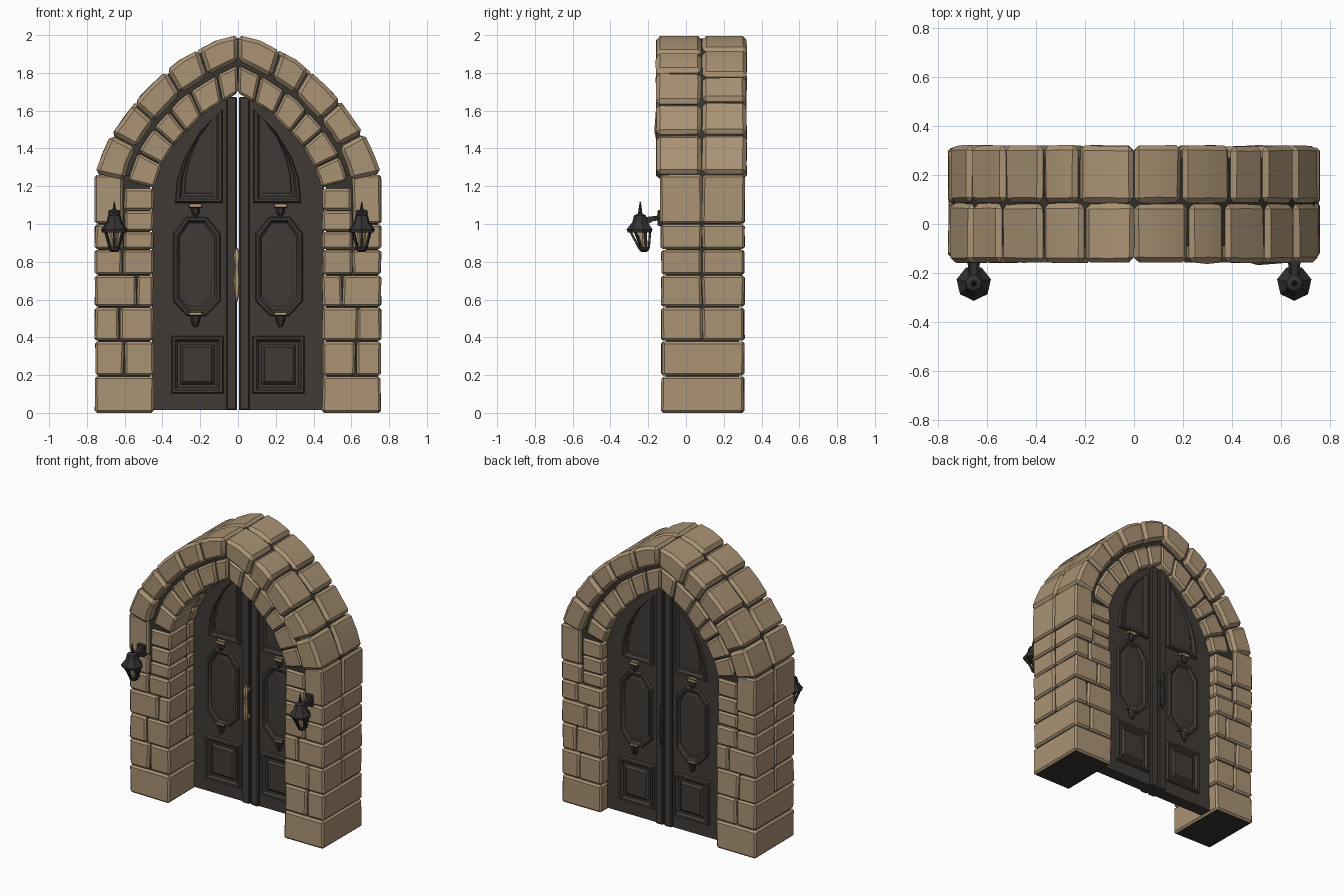
import bpy, bmesh, math, random
from mathutils import Vector

if "Cube" in bpy.data.objects:
    bpy.data.objects.remove(bpy.data.objects["Cube"])

random.seed(4)


def material(name, rgb):
    m = bpy.data.materials.new(name)
    m.diffuse_color = (*rgb, 1)
    m.use_nodes = True
    m.node_tree.nodes["Principled BSDF"].inputs["Base Color"].default_value = m.diffuse_color
    return m


STONE = material("tan stone", (0.40, 0.29, 0.175))
DARK = material("dark joint", (0.04, 0.033, 0.026))
WOOD = material("dark wood", (0.050, 0.042, 0.036))
IRON = material("black iron", (0.035, 0.033, 0.031))
BRASS = material("pale bronze", (0.50, 0.34, 0.20))


def finish(bm, name, mats, angle=30):
    bmesh.ops.recalc_face_normals(bm, faces=bm.faces)
    me = bpy.data.meshes.new(name)
    bm.to_mesh(me)
    bm.free()
    ob = bpy.data.objects.new(name, me)
    bpy.context.collection.objects.link(ob)
    for m in mats:
        me.materials.append(m)
    bpy.ops.object.select_all(action='DESELECT')
    ob.select_set(True)
    bpy.context.view_layer.objects.active = ob
    bpy.ops.object.shade_smooth_by_angle(angle=math.radians(angle))
    return ob


def prism(bm, poly, y0, y1, bevel=0.0, jitter=0.0, mat=0):
    """Extrude an (x, z) outline from y0 to y1, with chipped, bevelled edges."""
    j = lambda: random.uniform(-jitter, jitter)
    a = [bm.verts.new((x + j(), y0 + j(), z)) for x, z in poly]
    b = [bm.verts.new((x + j(), y1 + j(), z)) for x, z in poly]
    n = len(poly)
    fs = [bm.faces.new(a), bm.faces.new(b[::-1])]
    fs += [bm.faces.new((a[i], b[i], b[(i + 1) % n], a[(i + 1) % n])) for i in range(n)]
    bmesh.ops.recalc_face_normals(bm, faces=fs)
    for f in fs:
        f.material_index = mat
    if bevel:
        edges = [e for e in {e for f in fs for e in f.edges} if abs(e.calc_face_angle(0)) > 0.6]
        bmesh.ops.bevel(bm, geom=edges, offset=bevel, segments=1, affect='EDGES')


def lathe(bm, c, prof, n, mat=0, turn=0.0):
    """Rings of (radius, height) about a vertical axis through c."""
    rings = [[bm.verts.new((c[0] + r * math.cos(turn + math.tau * i / n),
                            c[1] + r * math.sin(turn + math.tau * i / n), c[2] + z))
              for i in range(n)] for r, z in prof]
    fs = [bm.faces.new(rings[0][::-1]), bm.faces.new(rings[-1])]
    for p, q in zip(rings, rings[1:]):
        fs += [bm.faces.new((p[i], p[(i + 1) % n], q[(i + 1) % n], q[i])) for i in range(n)]
    for f in fs:
        f.material_index = mat


def bar(bm, p, q, r, mat=0):
    p, q = Vector(p), Vector(q)
    rot = (q - p).to_track_quat('Z', 'Y')
    ends = [[bm.verts.new(e + rot @ Vector((sx * r, sy * r, 0)))
             for sx, sy in ((-1, -1), (1, -1), (1, 1), (-1, 1))] for e in (p, q)]
    fs = [bm.faces.new(ends[0][::-1]), bm.faces.new(ends[1])]
    fs += [bm.faces.new((ends[0][i], ends[0][(i + 1) % 4], ends[1][(i + 1) % 4], ends[1][i])) for i in range(4)]
    for f in fs:
        f.material_index = mat


def rect(x0, x1, z0, z1):
    return [(x0, z0), (x1, z0), (x1, z1), (x0, z1)]


def flip(poly, s):
    return [(x * s, z) for x, z in poly]


def along(pts, t):
    """Point at fraction t of a polyline's length."""
    ls = [math.dist(a, b) for a, b in zip(pts, pts[1:])]
    d = t * sum(ls)
    for (a, b), l in zip(zip(pts, pts[1:]), ls):
        if d <= l + 1e-9:
            return (a[0] + (b[0] - a[0]) * d / l, a[1] + (b[1] - a[1]) * d / l)
        d -= l
    return pts[-1]


def band(inner, outer, t0, t1, n, k0=0.0, k1=1.0):
    """Outline of a strip between two curves."""
    lo, hi = [], []
    for i in range(n + 1):
        t = t0 + (t1 - t0) * i / n
        a, b = along(inner, t), along(outer, t)
        mix = lambda k: (a[0] + (b[0] - a[0]) * k, a[1] + (b[1] - a[1]) * k)
        lo.append(mix(k0))
        hi.append(mix(k1))
    return lo + hi[::-1]


# Curves of the pointed arch (right half)
OUTER = [(.757, 1.265), (.69, 1.445), (.52, 1.68), (.33, 1.857), (.12, 1.97), (0, 2.0)]
GROOVE = [(.605, 1.23), (.56, 1.37), (.465, 1.52), (.32, 1.68), (.14, 1.80), (0, 1.865)]
INNER = [(.445, 1.19), (.40, 1.32), (.33, 1.43), (.175, 1.59), (0, 1.695)]
MID = 0.085
G = 0.002

# Pillar blocks
bm = bmesh.new()
rows = [0, .195, .38, .56, .73, .865]
splits = [None, .61, .63, .55, .62]
for s in (1, -1):
    for i, split in enumerate(splits):
        z0, z1 = rows[i] + (G if i else 0), rows[i + 1] - G
        ys = [(-.13, .308)] if i < 2 else [(-.13, MID - G), (MID + G, .308)]
        for y0, y1 in ys:
            k = split and split + random.uniform(-.02, .02)
            xs = [(.447, .757)] if not k else [(.447, k - G), (k + G, .757)]
            for x0, x1 in xs:
                prism(bm, flip(rect(x0, x1, z0, z1), s), y0, y1, .012, .004)
    for x0, x1, zs, f, b in ((.607, .757, [.865, 1.0, 1.262], -.135, .31),
                             (.447, .602, [.865, .96, 1.07, 1.19], -.12, .295)):
        for z0, z1 in zip(zs, zs[1:]):
            for y0, y1 in ((f, MID - G), (MID + G, b)):
                prism(bm, flip(rect(x0, x1, z0 + G, z1 - G), s), y0, y1, .012, .004)
bm.normal_update()
for f in bm.faces:   # undersides of the lowest blocks
    if f.calc_center_median().z < .004:
        f.material_index = 1
finish(bm, "pillar_stones", [STONE, DARK])

# Arch stones in two rings, each split into a front and a back half
for name, lo, hi, k1, cuts, yf, yb, bev in (
        ("outer_arch_stones", GROOVE, OUTER, 1, [0, .2, .40, .6, .79, 1], -.158, .32, .02),
        ("inner_arch_stones", INNER, GROOVE, .86, [0, .17, .34, .5, .67, .84, 1], -.115, .29, .013)):
    bm = bmesh.new()
    for s in (1, -1):
        for y0, y1 in ((yf, MID - G), (MID + G, yb)):
            c = [t + (random.uniform(-.025, .025) if 0 < t < 1 else 0) for t in cuts]
            for a, b in zip(c, c[1:]):
                end = b - .004 if b < 1 else 1
                prism(bm, flip(band(lo, hi, a + .004, end, 2, 0, k1), s), y0, y1, bev, .003)
    finish(bm, name, [STONE])

# Dark filling behind the joints
bm = bmesh.new()
for s in (1, -1):
    prism(bm, flip(rect(.465, .74, .01, 1.26), s), -.105, .28)
    prism(bm, flip(band(GROOVE, OUTER, 0, 1, 14, -.15, .86), s), -.09, .27)
    prism(bm, flip(band(INNER, GROOVE, 0, 1, 14, .12, 1), s), -.09, .265)
finish(bm, "joint_filling", [DARK])


# Door leaves with raised mouldings on both faces
def ringed(bm, poly, steps):
    """Loops of an outline shrunk by a margin, each at its own y."""
    cx = (min(p[0] for p in poly) + max(p[0] for p in poly)) / 2
    cz = (min(p[1] for p in poly) + max(p[1] for p in poly)) / 2
    hw = max(abs(p[0] - cx) for p in poly)
    hh = max(abs(p[1] - cz) for p in poly)
    loops = [[bm.verts.new((cx + (x - cx) * (1 - m / hw), y, cz + (z - cz) * (1 - m / hh)))
              for x, z in poly] for m, y in steps]
    n = len(poly)
    for p, q in zip(loops, loops[1:]):
        for i in range(n):
            bm.faces.new((p[i], p[(i + 1) % n], q[(i + 1) % n], q[i]))
    bm.faces.new(loops[-1])


leaf = [(.004, .015), (.455, .015), (.455, 1.2), (.41, 1.32), (.34, 1.44),
        (.185, 1.60), (.065, 1.67), (.004, 1.67)]
low = rect(.075, .355, .10, .41)
octagon = [(.17, .51), (.27, .51), (.345, .59), (.345, .95), (.275, 1.04),
           (.165, 1.04), (.09, .95), (.09, .59)]
top = [(.08, 1.11), (.335, 1.11), (.325, 1.23), (.285, 1.35), (.20, 1.49), (.08, 1.61)]
for s, side in ((1, "right"), (-1, "left")):
    bm = bmesh.new()
    prism(bm, flip(leaf, s), .15, .235)
    prism(bm, flip(rect(.006, .062, .015, 1.672), s), .132, .253, .006)
    for y, d in ((.15, -1), (.235, 1)):
        for poly in (low, octagon, top):
            ringed(bm, flip(poly, s), [(0, y - d * .005), (.008, y + d * .018), (.022, y + d * .018),
                                       (.035, y + d * .002), (.05, y + d * .002)]
                   + ([(.065, y + d * .018)] if poly is low else [(.056, y + d * .006)]))
    finish(bm, side + "_door", [WOOD])

# Door ornaments above and below the long panels
bm = bmesh.new()
for s in (1, -1):
    for y in (.137, .248):
        prism(bm, flip(rect(.19, .26, 1.085, 1.11), s), y - .014, y + .014, .004, 0, 1)
        lathe(bm, (.225 * s, y, 1.04), [(.008, 0), (.022, .02), (.022, .046)], 6)
        prism(bm, flip(rect(.19, .26, .515, .535), s), y - .014, y + .014, .004, 0, 1)
        lathe(bm, (.225 * s, y, .455), [(.01, 0), (.022, .025), (.028, .06)], 6)
finish(bm, "door_ornaments", [IRON, BRASS])

# Pull handles
spindle = [(.004, .59), (.012, .63), (.017, .70), (.010, .78), (.018, .84), (.004, .875)]
for name, y, wall, mat in (("front_handle", .095, .135, BRASS), ("back_handle", .285, .25, IRON)):
    bm = bmesh.new()
    lathe(bm, (-.006, y, 0), spindle, 6)
    for z in (.64, .83):
        bar(bm, (-.006, y, z), (-.006, wall, z), .008)
    finish(bm, name, [mat])

# Wall lanterns
for s, side in ((1, "right"), (-1, "left")):
    x, y = .655 * s, -.242
    bm = bmesh.new()
    lathe(bm, (x, y, 0), [(.066, .955), (.072, .972), (.042, 1.01), (.034, 1.045), (.012, 1.055),
                          (.010, 1.075), (.002, 1.12)], 7, 0, -math.pi / 2)
    lathe(bm, (x, y + .02, 0), [(.016, .852), (.030, .862), (.030, .878)], 6)
    lathe(bm, (x, y + .012, 0), [(.014, .878), (.026, .955)], 6, 1)
    for i in range(6):
        a = math.tau * (i + .5) / 6
        ca, sa = math.cos(a), math.sin(a)
        bar(bm, (x + .025 * ca, y + .02 + .025 * sa, .87), (x + .052 * ca, y + .052 * sa, .96), .006)
    # bracket arms to the stone
    bar(bm, (x, -.12, 1.035), (x, y, 1.02), .013)
    for k in (-1, 1):
        bar(bm, (x + k * .025, -.12, 1.055), (x + k * .012, y + .03, 1.0), .006)
    prism(bm, rect(x - .03, x + .03, .99, 1.075), -.15, -.12, .006)
    finish(bm, side + "_lantern", [IRON, BRASS])
